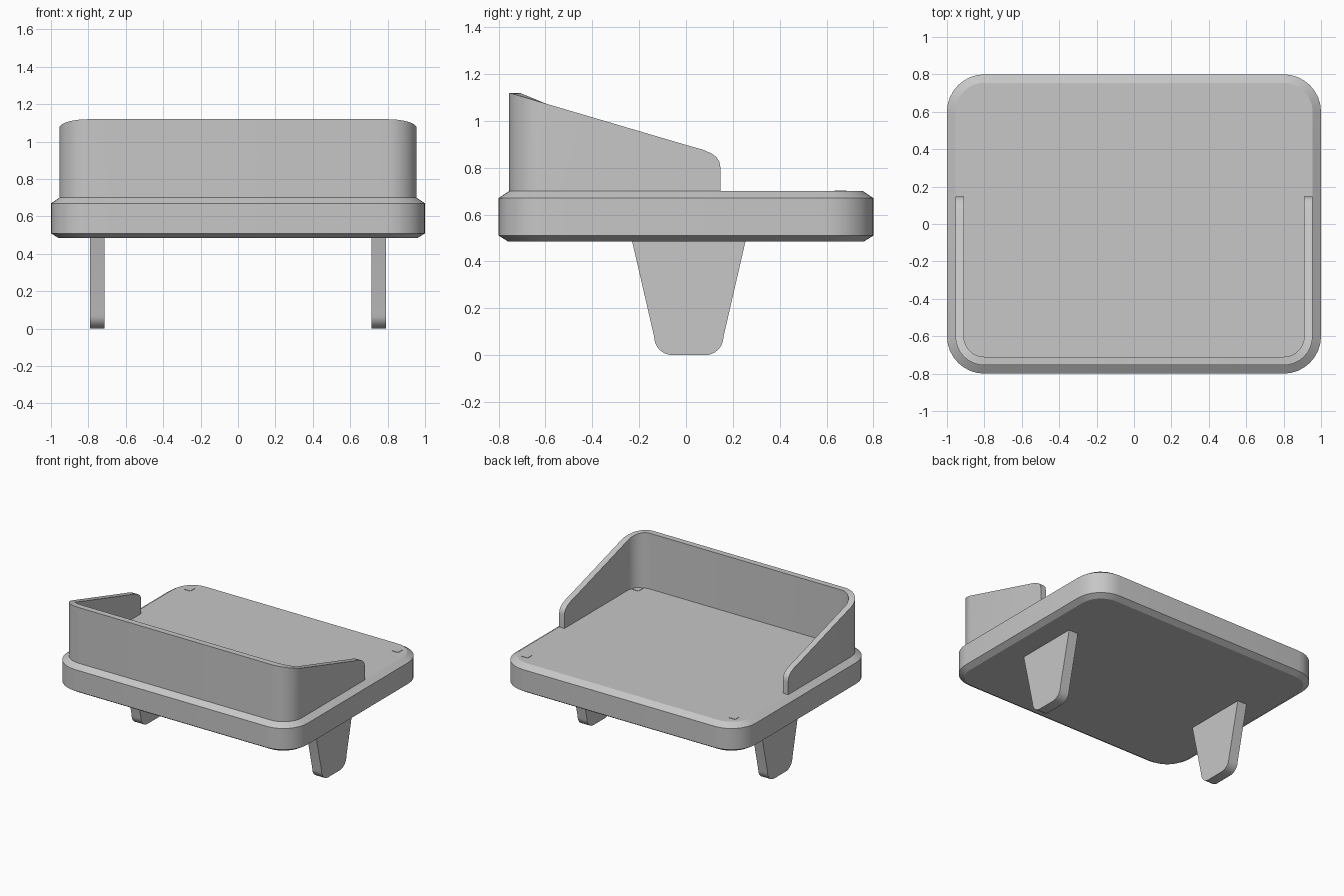
import bpy
import bmesh
from math import sin, cos, pi

cube = bpy.data.objects.get("Cube")
if cube:
    bpy.data.objects.remove(cube)

GREY = (0.57, 0.57, 0.57, 1)
grey = bpy.data.materials.new("plain grey")
grey.use_nodes = True
grey.diffuse_color = GREY
grey.node_tree.nodes["Principled BSDF"].inputs["Base Color"].default_value = GREY

CX, CY, STEPS = 0.8, 0.6, 8      # centres of the rounded corners


def arc(cx, cy, r, start, end):
    """Points along an arc, angles in quarter turns."""
    angles = [(start + (end - start) * i / STEPS) * pi / 2 for i in range(STEPS + 1)]
    return [(cx + r * cos(a), cy + r * sin(a)) for a in angles]


def make_object(name, rings, cap=True, close=False):
    """Skin matching rings of points; cap the ends or close the loop of rings."""
    bm = bmesh.new()
    rows = [[bm.verts.new(p) for p in ring] for ring in rings]
    n = len(rows[0])
    pairs = list(zip(rows, rows[1:] + rows[:1]))
    for a, b in pairs if close else pairs[:-1]:
        for i in range(n):
            bm.faces.new((a[i], a[(i + 1) % n], b[(i + 1) % n], b[i]))
    if cap:
        bm.faces.new(rows[0])
        bm.faces.new(rows[-1])
    bmesh.ops.recalc_face_normals(bm, faces=bm.faces)
    mesh = bpy.data.meshes.new(name)
    bm.to_mesh(mesh)
    bm.free()
    mesh.materials.append(grey)
    obj = bpy.data.objects.new(name, mesh)
    bpy.context.collection.objects.link(obj)
    bpy.ops.object.select_all(action="DESELECT")
    obj.select_set(True)
    bpy.context.view_layer.objects.active = obj
    bpy.ops.object.shade_smooth_by_angle(angle=pi / 7)
    return obj


# Platform: rounded rectangle with chamfered top and bottom edges
def platform_ring(r, z):
    points = []
    for q, (sx, sy) in enumerate([(1, 1), (-1, 1), (-1, -1), (1, -1)]):
        points += arc(sx * CX, sy * CY, r, q, q + 1)
    return [(x, y, z) for x, y in points]


make_object("platform", [platform_ring(r, z) for r, z in
                         [(0.16, 0.485), (0.2, 0.51), (0.2, 0.67), (0.155, 0.7)]])

# Wall: U-shaped band round the front, its rim sloping down to rounded ends
END = [(0.147, 0.80), (0.143, 0.825), (0.13, 0.845), (0.11, 0.86), (0.075, 0.876), (0, 0.897)]


def wall_path(r):
    side = [(-CX - r, y) for y, z in END]
    half = side + arc(-CX, -CY, r, 2, 3)
    return half + [(-x, y) for x, y in reversed(half)]


def rim_height(y):
    return next((z for ey, z in END if abs(ey - y) < 1e-5), 0.897 - 0.295 * y)


sections = []
for (ox, oy), (ix, iy) in zip(wall_path(0.155), wall_path(0.11)):
    sections.append([(ox, oy, 0.699), (ox, oy, rim_height(oy)),
                     (ix, iy, rim_height(oy)), (ix, iy, 0.699)])
make_object("front_wall", sections)

# Legs: tapered flat plates with rounded feet
foot = arc(0.07, 0.078, 0.078, 0, -1)
half = [(0.243, 0.49)] + foot
profile = half + [(-y, z) for y, z in reversed(half)]
for name, x in [("left_leg", 0.753), ("right_leg", -0.753)]:
    make_object(name, [[(x + d, y + 0.012, z) for y, z in profile] for d in (-0.039, 0.039)])

# Small square pads near the platform corners
for side, sx in [("left", 1), ("right", -1)]:
    for end, sy in [("front", -1), ("back", 1)]:
        square = [(sx * 0.865 + dx, sy * 0.66 + dy) for dx, dy in
                  [(-0.025, -0.025), (0.025, -0.025), (0.025, 0.025), (-0.025, 0.025)]]
        make_object(f"{end}_{side}_pad", [[(x, y, z) for x, y in square] for z in (0.698, 0.703)])
